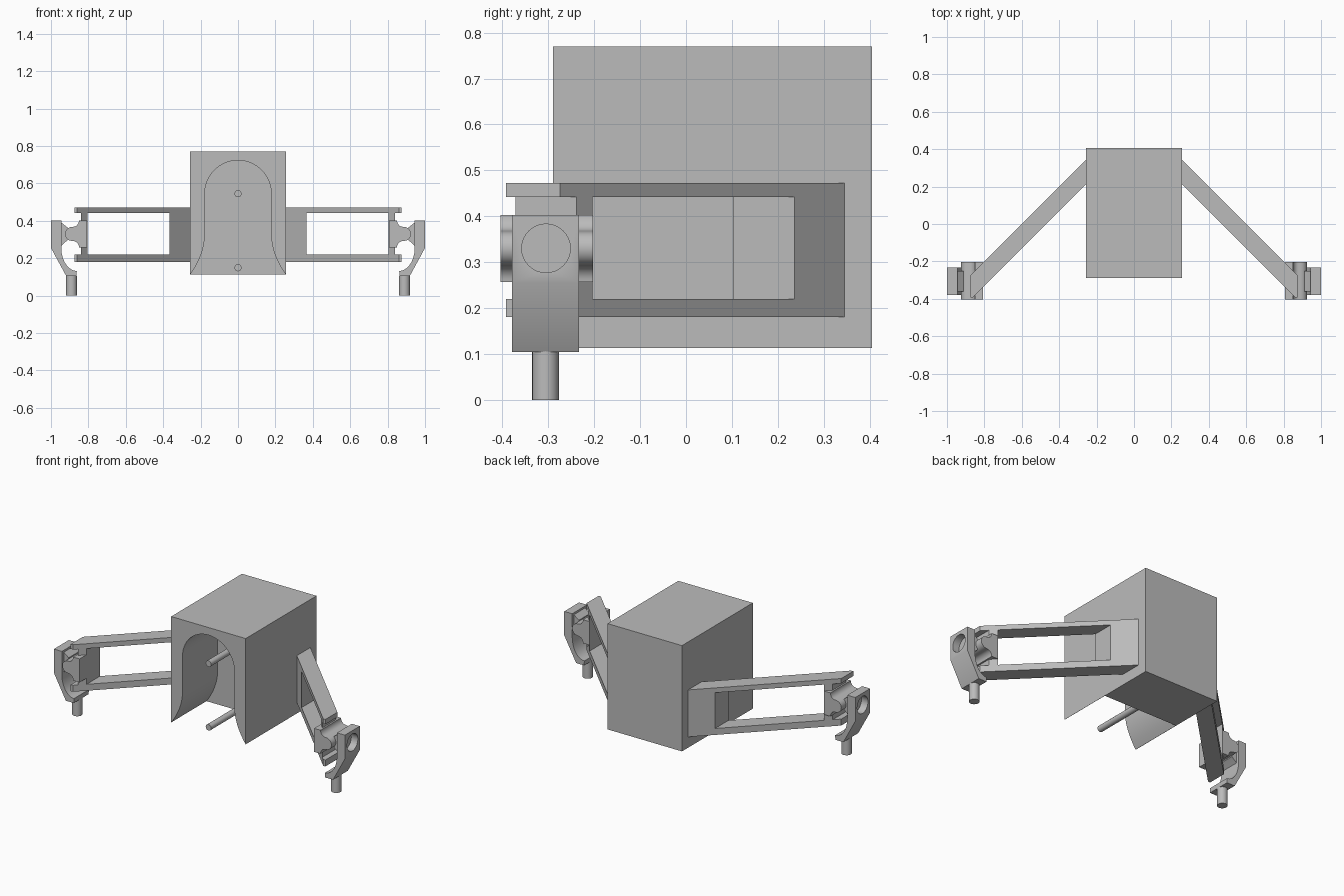
import bpy
import bmesh
from math import sin, cos, pi, radians
from mathutils import Vector

if "Cube" in bpy.data.objects:
    bpy.data.objects.remove(bpy.data.objects["Cube"])

grey = bpy.data.materials.new("plain_grey")
grey.use_nodes = True
colour = (0.5, 0.5, 0.5, 1)
grey.diffuse_color = colour
grey.node_tree.nodes["Principled BSDF"].inputs["Base Color"].default_value = colour


def prism(name, profile, lo, hi, axis="y"):
    """Extrude a closed profile (xz along y, xy along z, yz along x)."""
    place = {"x": lambda a, b, d: (d, a, b),
             "y": lambda a, b, d: (a, d, b),
             "z": lambda a, b, d: (a, b, d)}[axis]
    bm = bmesh.new()
    face = bm.faces.new([bm.verts.new(place(a, b, lo)) for a, b in profile])
    new = bmesh.ops.extrude_face_region(bm, geom=[face])["geom"]
    verts = [v for v in new if isinstance(v, bmesh.types.BMVert)]
    shift = Vector(place(0, 0, hi - lo))
    bmesh.ops.translate(bm, verts=verts, vec=shift)
    bmesh.ops.recalc_face_normals(bm, faces=bm.faces)
    mesh = bpy.data.meshes.new(name)
    bm.to_mesh(mesh)
    bm.free()
    mesh.materials.append(grey)
    obj = bpy.data.objects.new(name, mesh)
    bpy.context.collection.objects.link(obj)
    return obj


def activate(obj):
    bpy.ops.object.select_all(action="DESELECT")
    obj.select_set(True)
    bpy.context.view_layer.objects.active = obj


def cut(obj, cutter):
    mod = obj.modifiers.new("cut", "BOOLEAN")
    mod.object = cutter
    mod.solver = "EXACT"
    activate(obj)
    bpy.ops.object.modifier_apply(modifier=mod.name)
    bpy.data.objects.remove(cutter)


def finish(obj, mirrored=True):
    activate(obj)
    bpy.ops.object.shade_smooth_by_angle(angle=radians(30))
    if mirrored:
        obj.modifiers.new("mirror", "MIRROR").use_mirror_merge = False


def rect(a0, a1, b0, b1):
    return [(a0, b0), (a1, b0), (a1, b1), (a0, b1)]


def arc(ca, cb, ra, rb, start, end, n=12):
    angles = [radians(start + (end - start) * i / n) for i in range(n + 1)]
    return [(ca + ra * cos(t), cb + rb * sin(t)) for t in angles]


def disc(ca, cb, r, n=32):
    return arc(ca, cb, r, r, 0, 360 - 360 / n, n - 1)


# Body with a flared arch recess in the front
body = prism("body", rect(-0.256, 0.256, 0.113, 0.77), -0.29, 0.405)
flare = [(0.178 + 0.077 * (1 - i / 12) ** 2, 0.113 + 0.215 * i / 12) for i in range(13)]
arch = [(0.255, 0.05)] + flare + arc(0, 0.545, 0.178, 0.178, 0, 180, 28)
arch += [(-x, z) for x, z in reversed(flare)] + [(-0.255, 0.05)]
cut(body, prism("arch_cutter", arch, -0.4, 0.055))
finish(body, mirrored=False)

# Two pins standing out of the recess wall
for name, z in (("upper_pin", 0.545), ("lower_pin", 0.149)):
    finish(prism(name, disc(0, z, 0.019, 20), -0.29, 0.056), mirrored=False)

# Diagonal arms with a long window and an open fork at the end
arm = prism("arms", [(0.256, 0.345), (0.875, -0.274), (0.875, -0.392),
                     (0.86, -0.392), (0.256, 0.212)], 0.18, 0.472, "z")
for x0, x1 in ((0.365, 0.805), (0.84, 0.95)):
    cut(arm, prism("window_cutter", rect(x0, x1, 0.22, 0.442), -0.6, 0.5))
finish(arm)

# Knuckles: block, scooped neck and rounded tip
knuckle = [(0.806, 0.257), (0.85, 0.257)]
knuckle += arc(0.882, 0.257, 0.032, 0.035, 180, 90, 8)[1:]
knuckle += arc(0.888, 0.33, 0.037, 0.037, -85, 85, 14)
knuckle += arc(0.882, 0.403, 0.032, 0.035, 270, 180, 8)
knuckle += [(0.806, 0.403)]
finish(prism("knuckles", knuckle, -0.404, -0.203))

# Sockets that hold the knuckle tips
socket = [(0.95, 0.395), (0.925, 0.375), (0.912, 0.365)]
socket += arc(0.888, 0.33, 0.037, 0.037, 50, -50, 8)
socket += [(0.912, 0.295), (0.925, 0.285), (0.95, 0.262)]
finish(prism("sockets", socket, -0.36, -0.25))

# Hooked brackets with a round bore in the outer face
hook = [(0.945, 0.403), (1, 0.403), (1, 0.255), (0.918, 0.104), (0.863, 0.104)]
hook += arc(0.862, 0.257, 0.083, 0.125, -90, 0, 12)
bracket = prism("brackets", hook, -0.379, -0.233)
cut(bracket, prism("bore_cutter", disc(-0.305, 0.33, 0.053), 0.955, 1.1, "x"))
finish(bracket)

# Foot pegs
finish(prism("foot_pegs", disc(0.89, -0.306, 0.029), 0, 0.106, "z"))
